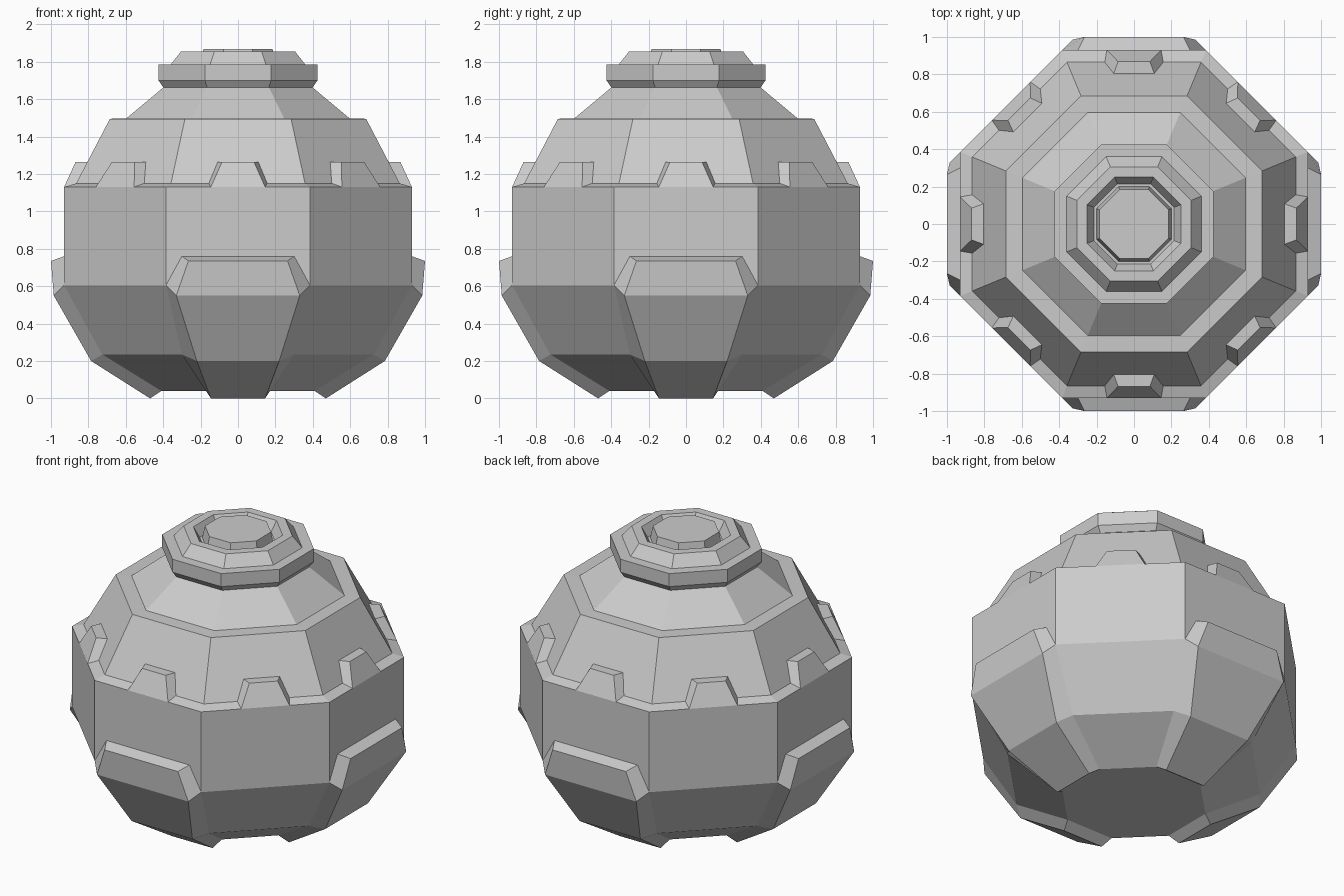
import bpy, math
from mathutils import Matrix

if "Cube" in bpy.data.objects:
    bpy.data.objects.remove(bpy.data.objects["Cube"])

TAN = math.tan(math.pi / 8)


def add_mesh(name, verts, faces):
    mesh = bpy.data.meshes.new(name)
    mesh.from_pydata(verts, [], faces)
    mesh.update()
    obj = bpy.data.objects.new(name, mesh)
    bpy.context.collection.objects.link(obj)
    return obj


def octagon_lathe(name, profile):
    """Stack octagons with flats on the axes; profile is (apothem, z), bottom up."""
    verts, faces = [], []
    for a, z in profile:
        r = a / math.cos(math.pi / 8)
        for k in range(8):
            t = math.pi / 8 + k * math.pi / 4
            verts.append((r * math.cos(t), r * math.sin(t), z))
    for i in range(len(profile) - 1):
        for k in range(8):
            n = (k + 1) % 8
            faces.append((i * 8 + k, i * 8 + n, i * 8 + 8 + n, i * 8 + 8 + k))
    last = len(verts) - 8
    faces += [tuple(reversed(range(8))), tuple(range(last, last + 8))]
    return add_mesh(name, verts, faces)


def around(name, verts, faces, count):
    """Repeat a front-facing part around the z axis."""
    base = add_mesh(name, verts, faces)
    for k in range(1, count):
        o = base.copy()
        o.name = f"{name}_{k + 1}"
        o.matrix_world = Matrix.Rotation(k * 2 * math.pi / count, 4, 'Z')
        bpy.context.collection.objects.link(o)


# Faceted body with shoulder ledges
octagon_lathe("body", [
    (0.41, 0.04), (0.725, 0.235), (0.93, 0.605), (0.93, 1.13), (0.865, 1.15),
    (0.685, 1.495), (0.597, 1.497), (0.39, 1.67)])

# Stepped cap with a groove around the central button
octagon_lathe("cap", [
    (0.39, 1.65), (0.425, 1.70), (0.425, 1.785), (0.36, 1.785), (0.305, 1.855),
    (0.25, 1.855), (0.215, 1.79), (0.20, 1.79), (0.185, 1.868)])

# Four armour pads wrapping down into feet: (outer half width, apothem, z), (inner ...)
rows = [
    ((0.265, 1.00, 0.735), (0.30, 0.93, 0.76)),
    ((0.33, 0.985, 0.55), (0.93 * TAN, 0.93, 0.605)),
    ((0.22, 0.785, 0.20), (0.725 * TAN, 0.725, 0.235)),
    ((0.145, 0.47, 0.00), (0.41 * TAN, 0.41, 0.04))]
verts, faces = [], []
for (ow, oa, oz), (iw, ia, iz) in rows:
    verts += [(-iw, -ia, iz), (-ow, -oa, oz), (ow, -oa, oz), (iw, -ia, iz)]
for r in range(len(rows) - 1):
    for i in range(3):
        a = r * 4 + i
        faces.append((a, a + 4, a + 5, a + 1))
faces += [(0, 1, 2, 3), (15, 14, 13, 12)]
around("foot_pad", verts, faces, 4)

# Eight tapered tabs on the shoulder ledge
verts = []
for w, a, z in [(0.145, 0.93, 1.13), (0.17, 0.86, 1.13), (0.085, 0.868, 1.265), (0.11, 0.80, 1.265)]:
    verts += [(-w, -a, z), (w, -a, z)]
faces = [(0, 1, 5, 4), (4, 5, 7, 6), (1, 3, 7, 5), (2, 0, 4, 6), (3, 2, 6, 7), (2, 3, 1, 0)]
around("shoulder_tab", verts, faces, 8)
